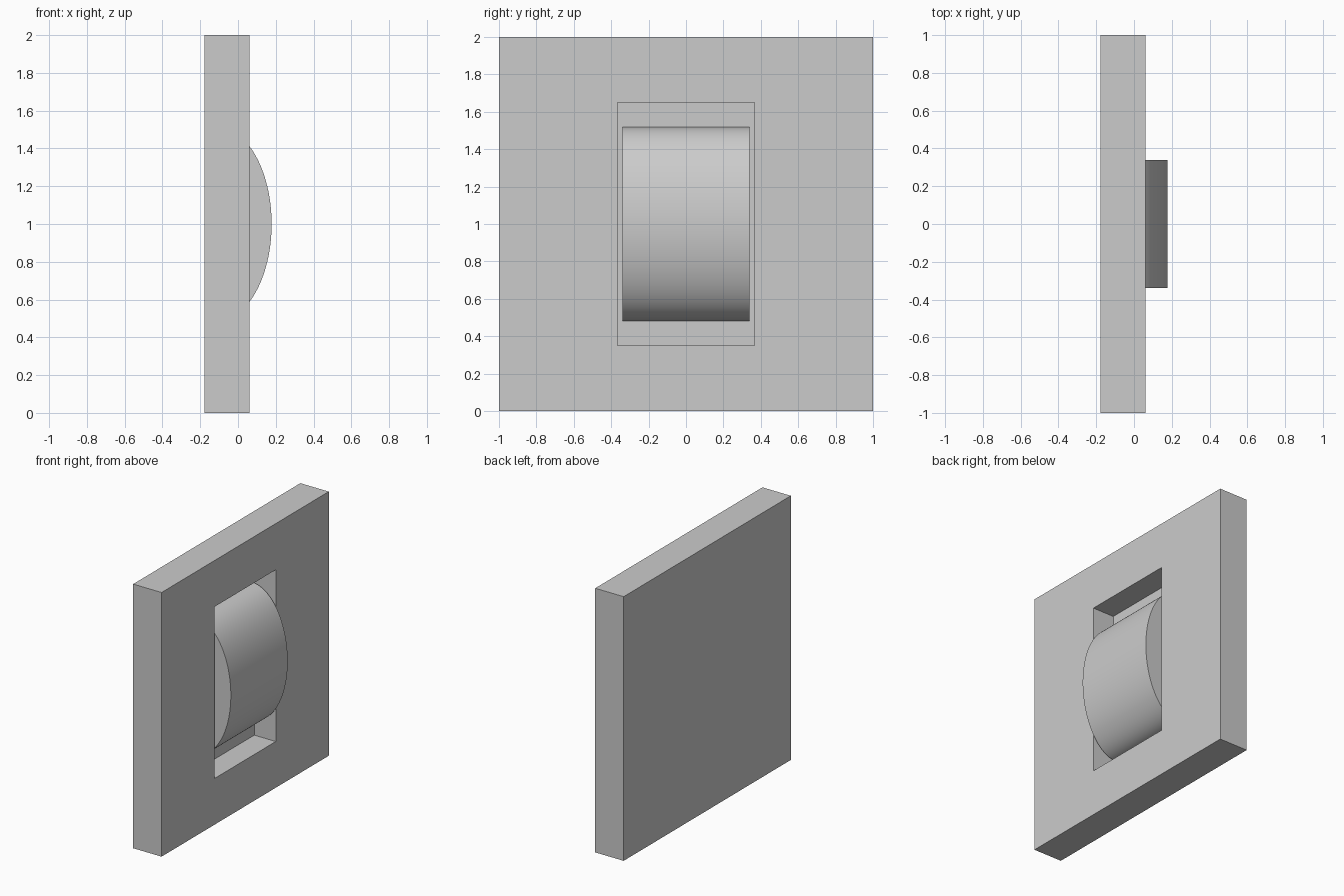
import bpy, bmesh, math

if "Cube" in bpy.data.objects:
    bpy.data.objects.remove(bpy.data.objects["Cube"])

BACK, FRONT, FLOOR = -0.178, 0.06, -0.12   # plate back, plate face, pocket floor


def finish(name, bm):
    bmesh.ops.recalc_face_normals(bm, faces=bm.faces)
    mesh = bpy.data.meshes.new(name)
    bm.to_mesh(mesh)
    bm.free()
    obj = bpy.data.objects.new(name, mesh)
    bpy.context.collection.objects.link(obj)
    return obj


def ring(bm, x, half_y, half_z):
    return [bm.verts.new((x, sy * half_y, 1 + sz * half_z))
            for sy, sz in ((-1, -1), (1, -1), (1, 1), (-1, 1))]


# Wall plate: rectangular rings from the back, round the face, into the pocket
bm = bmesh.new()
rings = [ring(bm, *r) for r in ((BACK, 1, 1), (FRONT, 1, 1),
                                (FRONT, 0.366, 0.65), (FLOOR, 0.366, 0.65))]
for a, b in zip(rings, rings[1:]):
    for i in range(4):
        j = (i + 1) % 4
        bm.faces.new((a[i], a[j], b[j], b[i]))
bm.faces.new(rings[0])
bm.faces.new(rings[-1])
finish("wall_plate", bm)

# Rocker: half-ellipse profile seated on the pocket floor, extruded across y
bm = bmesh.new()
steps = 64
angles = [-math.pi / 2 + math.pi * i / steps for i in range(steps + 1)]
profile = [bm.verts.new((FLOOR + 0.298 * math.cos(t), -0.34, 1 + 0.518 * math.sin(t)))
           for t in angles]
side = bm.faces.new(profile)
extruded = bmesh.ops.extrude_face_region(bm, geom=[side], use_keep_orig=True)
bmesh.ops.translate(bm, vec=(0, 0.68, 0),
                    verts=[v for v in extruded["geom"] if isinstance(v, bmesh.types.BMVert)])
rocker = finish("rocker_switch", bm)
bpy.context.view_layer.objects.active = rocker
rocker.select_set(True)
bpy.ops.object.shade_smooth_by_angle(angle=math.radians(30))
